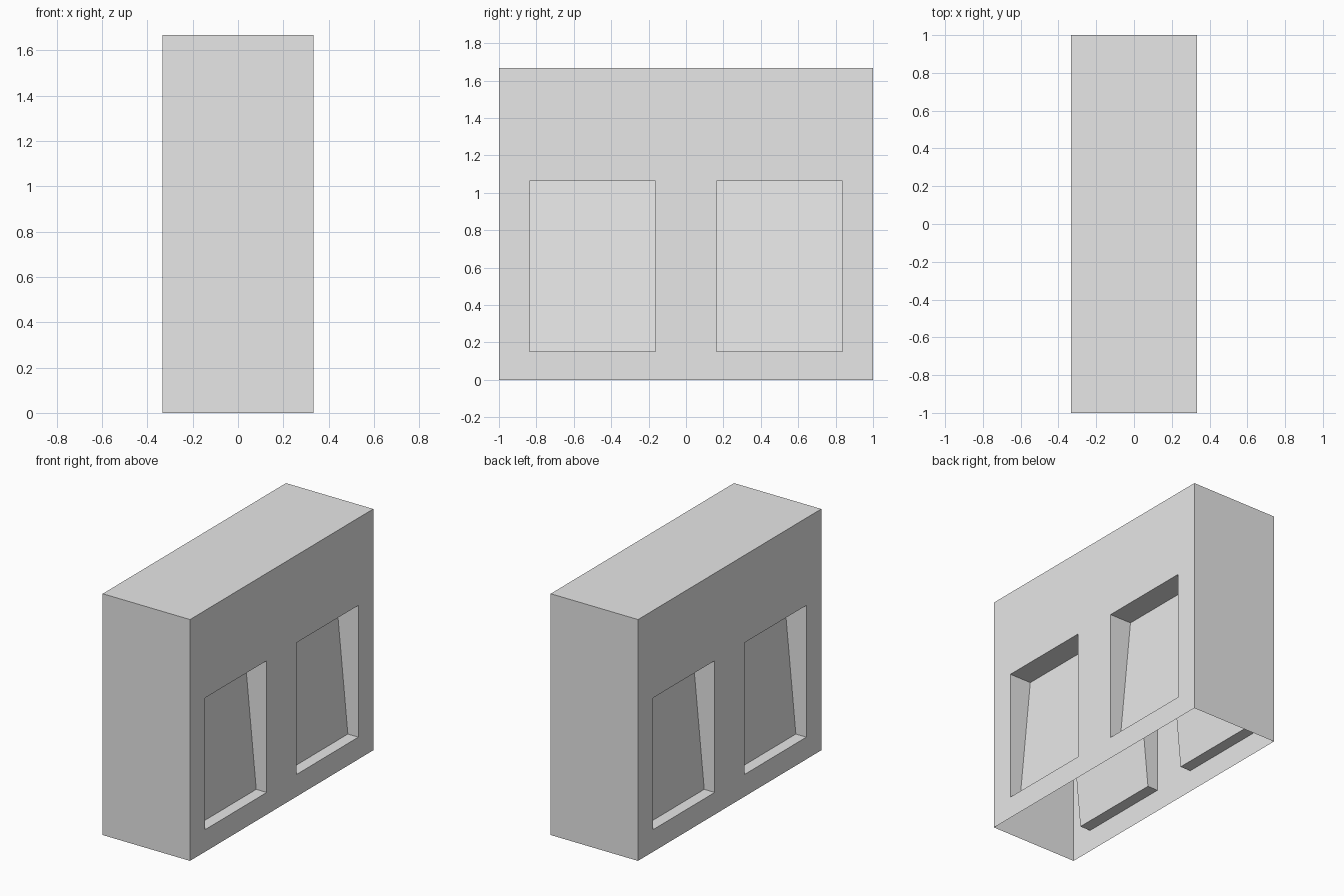
import bpy
import bmesh
from mathutils import Matrix, Vector

cube = bpy.data.objects.get("Cube")
if cube:
    bpy.data.objects.remove(cube, do_unlink=True)

# Main dimensions
WIDTH, LENGTH, HEIGHT = 0.667, 2.0, 1.667
INNER_Y, OUTER_Y = 0.163, 0.837      # recess edges along the length
SILL_Z, HEAD_Z = 0.153, 1.063        # recess edges in height
SILL_DEPTH, HEAD_DEPTH = 0.08, 0.167  # the recess panel leans inward


def make_material(name, colour):
    mat = bpy.data.materials.new(name)
    mat.use_nodes = True
    mat.diffuse_color = colour
    mat.node_tree.nodes["Principled BSDF"].inputs["Base Color"].default_value = colour
    return mat


# Hollow shell, open underneath
bm = bmesh.new()
scale = Matrix.Diagonal((WIDTH, LENGTH, HEIGHT, 1))
bmesh.ops.create_cube(bm, size=1, matrix=Matrix.Translation((0, 0, HEIGHT / 2)) @ scale)
bm.normal_update()
bottom = [f for f in bm.faces if f.normal.z < -0.9]
bmesh.ops.delete(bm, geom=bottom, context='FACES')


# Cut lines that outline the recesses on the two long walls
def cut(point, normal):
    walls = [f for f in bm.faces if abs(f.normal.x) > 0.9]
    edges = {e for f in walls for e in f.edges}
    verts = {v for f in walls for v in f.verts}
    bmesh.ops.bisect_plane(bm, geom=walls + list(edges) + list(verts),
                           plane_co=point, plane_no=normal, dist=1e-5)
    bm.normal_update()


for y in (-OUTER_Y, -INNER_Y, INNER_Y, OUTER_Y):
    cut(Vector((0, y, 0)), Vector((0, 1, 0)))
for z in (SILL_Z, HEAD_Z):
    cut(Vector((0, 0, z)), Vector((0, 0, 1)))

# Sink the four panels, deeper at the head than at the sill
panels = []
for f in bm.faces:
    c = f.calc_center_median()
    if abs(f.normal.x) > 0.9 and INNER_Y < abs(c.y) < OUTER_Y and SILL_Z < c.z < HEAD_Z:
        panels.append(f)
bmesh.ops.inset_individual(bm, faces=panels, thickness=0.0, depth=0.0)
for f in panels:
    for v in f.verts:
        side = 1 if v.co.x > 0 else -1
        t = (v.co.z - SILL_Z) / (HEAD_Z - SILL_Z)
        v.co.x -= side * (SILL_DEPTH + t * (HEAD_DEPTH - SILL_DEPTH))
bm.normal_update()

mesh = bpy.data.meshes.new("recessed_block")
bm.to_mesh(mesh)
bm.free()
mesh.materials.append(make_material("light grey", (0.8, 0.8, 0.8, 1)))
block = bpy.data.objects.new("recessed_block", mesh)
bpy.context.collection.objects.link(block)
